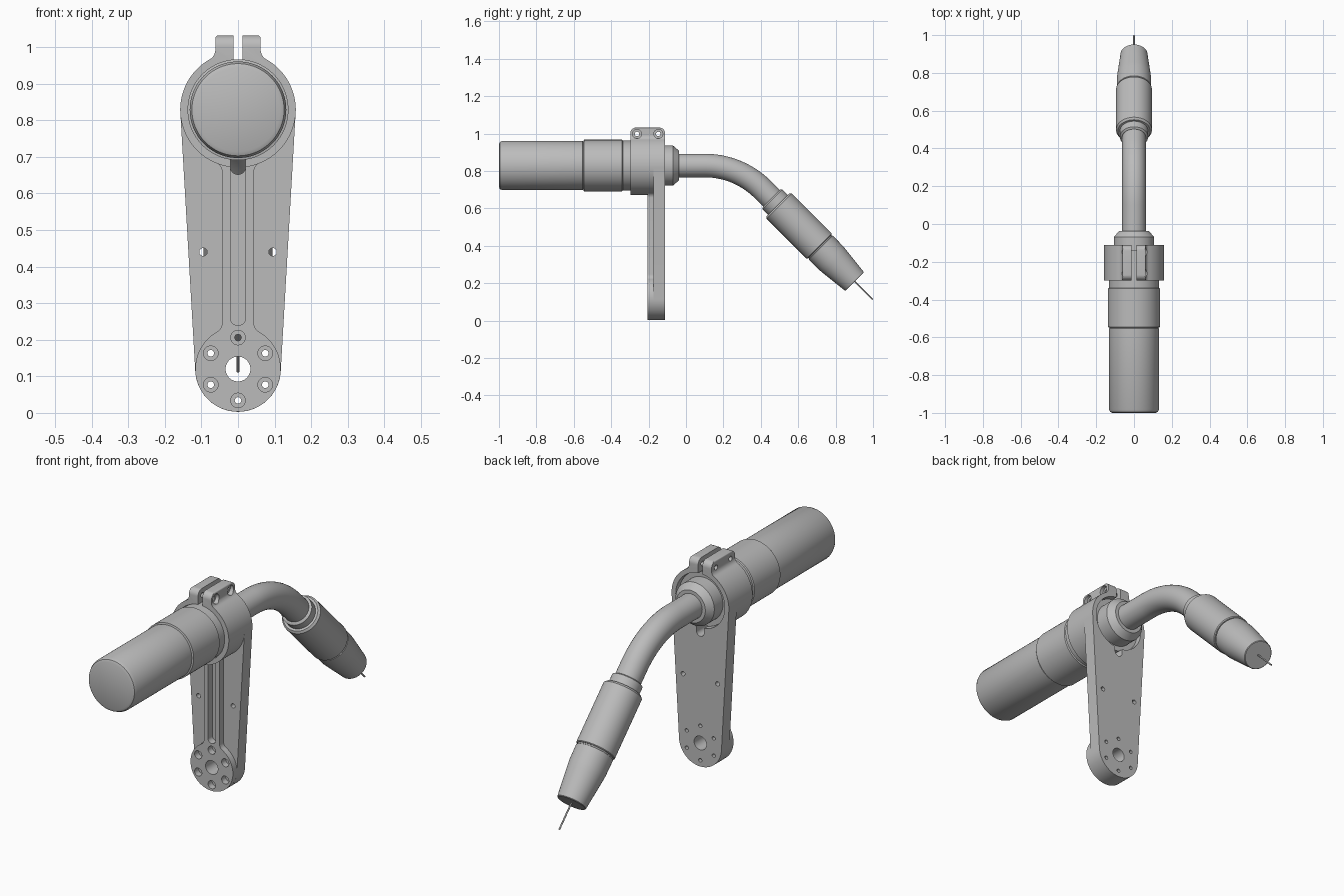
import bpy, bmesh, math
from mathutils import Vector

if "Cube" in bpy.data.objects:
    bpy.data.objects.remove(bpy.data.objects["Cube"])

CZ = 0.829            # height of the torch axis
FRONT, BACK = -0.298, -0.112   # depth of the clamp

grey = bpy.data.materials.new("plain_grey")
grey.diffuse_color = (0.5, 0.5, 0.5, 1)
grey.use_nodes = True
grey.node_tree.nodes["Principled BSDF"].inputs["Base Color"].default_value = grey.diffuse_color


def finish(name, bm):
    bmesh.ops.recalc_face_normals(bm, faces=bm.faces)
    mesh = bpy.data.meshes.new(name)
    bm.to_mesh(mesh)
    bm.free()
    mesh.materials.append(grey)
    ob = bpy.data.objects.new(name, mesh)
    bpy.context.collection.objects.link(ob)
    return ob


def activate(ob):
    bpy.ops.object.select_all(action='DESELECT')
    ob.select_set(True)
    bpy.context.view_layer.objects.active = ob


def smooth(ob):
    activate(ob)
    bpy.ops.object.shade_smooth_by_angle(angle=math.radians(30))


def prism(name, pts, a, b, axis='Y'):
    """Extrude an outline: (x, z) along y, or (y, z) along x."""
    bm = bmesh.new()
    place = (lambda p, d: (p[0], d, p[1])) if axis == 'Y' else (lambda p, d: (d, p[0], p[1]))
    ends = [[bm.verts.new(place(p, d)) for p in pts] for d in (a, b)]
    bm.faces.new(ends[0])
    bm.faces.new(ends[1])
    n = len(pts)
    for i in range(n):
        j = (i + 1) % n
        bm.faces.new((ends[0][i], ends[0][j], ends[1][j], ends[1][i]))
    return finish(name, bm)


def lathe(name, profile, origin, direction, n=64):
    """Turn a profile of (radius, distance) about an axis."""
    bm = bmesh.new()
    rings = [[bm.verts.new((r * math.cos(2 * math.pi * i / n), r * math.sin(2 * math.pi * i / n), s))
              for i in range(n)] for r, s in profile]
    bm.faces.new(rings[0])
    bm.faces.new(rings[-1])
    for lo, hi in zip(rings, rings[1:]):
        for i in range(n):
            j = (i + 1) % n
            bm.faces.new((lo[i], lo[j], hi[j], hi[i]))
    ob = finish(name, bm)
    ob.location = origin
    ob.rotation_euler = Vector(direction).to_track_quat('Z', 'Y').to_euler()
    smooth(ob)
    return ob


def combine(ob, other, operation):
    mod = ob.modifiers.new(operation, 'BOOLEAN')
    mod.operation, mod.object, mod.solver = operation, other, 'EXACT'
    other.hide_render = True
    activate(ob)
    bpy.ops.object.modifier_apply(modifier=mod.name)
    bpy.data.objects.remove(other)


def arc(cx, cz, r, a0, a1, n):
    return [(cx + r * math.cos(a0 + (a1 - a0) * i / n), cz + r * math.sin(a0 + (a1 - a0) * i / n))
            for i in range(n + 1)]


def circle(cx, cz, r, n=32):
    return arc(cx, cz, r, 0, 2 * math.pi, n)[:-1]


def lobe(radius, w, f):
    """Right half of a disc that runs through a fillet into a stem going up."""
    h = math.sqrt((radius + f) ** 2 - (w + f) ** 2)
    a = math.atan2(h, w + f)
    return (arc(0, 0, radius, -math.pi / 2, a, 48)
            + arc(w + f, h, f, a + math.pi, math.pi, 8)[1:])


def mirrored(half):
    return half + [(-x, z) for x, z in reversed(half) if x > 1e-5]


# ---- bracket: tapered plate ----
tilt = math.asin((0.158 - 0.117) / (CZ - 0.12))
plate = (arc(0, 0.12, 0.117, -math.pi / 2, -tilt, 24)
         + arc(0, CZ, 0.1578, -tilt, math.pi / 2, 32))
bracket = prism("bracket", mirrored(plate), -0.175, BACK)

# raised hub and rib on the front of the plate
rib = [(x, z + 0.12) for x, z in lobe(0.1168, 0.043, 0.03)]
rib += [(x, CZ - z) for x, z in reversed(lobe(0.157, 0.043, 0.03))]
combine(bracket, prism("rib", mirrored(rib), -0.207, -0.14), 'UNION')

# split clamp with two lugs
clamp = [(x, z + CZ) for x, z in lobe(0.158, 0.062, 0.03)]
clamp += arc(0.054, 1.024, 0.008, 0, math.pi / 2, 4)
combine(bracket, prism("clamp", mirrored(clamp), FRONT, BACK), 'UNION')


def cut(pts, a, b, axis='Y'):
    combine(bracket, prism("cutter", pts, a, b, axis), 'DIFFERENCE')


# bore, clamp split, key slot and rib groove
cut(circle(0, CZ, 0.135, 96), -0.4, 0)
cut([(-0.012, 0.9), (0.012, 0.9), (0.012, 1.1), (-0.012, 1.1)], -0.4, 0)
cut(arc(0, 0.673, 0.021, -math.pi, 0, 16) + [(0.021, 0.75), (-0.021, 0.75)], -0.4, 0)
cut(arc(0, 0.26, 0.021, -math.pi, 0, 16) + [(0.021, 0.68), (-0.021, 0.68)], -0.25, -0.172)

# hub centre hole and ring of counterbored bolt holes
cut(circle(0, 0.12, 0.034, 48), -0.4, 0)
for i in range(6):
    t = math.pi / 2 + i * math.pi / 3
    x, z = 0.086 * math.cos(t), 0.12 + 0.086 * math.sin(t)
    cut(circle(x, z, 0.02, 24), -0.3, -0.175)
    cut(circle(x, z, 0.009, 16), -0.3, 0)
# pin holes in the plate
for side in (-1, 1):
    cut(circle(side * 0.095, 0.44, 0.011, 20), -0.3, 0)
# lug screw holes and rounded lug corners
for y in (-0.262, -0.148):
    cut(circle(y, 0.998, 0.012, 20), -0.2, 0.2, 'X')
    cut(circle(y, 0.998, 0.024, 24), 0.045, 0.2, 'X')
for edge, d in ((FRONT, 1), (BACK, -1)):
    curve = [(edge + d * (0.03 - 0.03 * math.sin(t)), 1.002 + 0.03 * math.cos(t))
             for t in [math.pi / 2 * i / 8 for i in range(9)]]
    cut(curve + [(edge - d * 0.02, 1.002), (edge - d * 0.02, 1.06), (edge + d * 0.03, 1.06)],
        -0.2, 0.2, 'X')
smooth(bracket)

# ---- torch body, along +y ----
lathe("torch_body", [
    (0.115, 0), (0.126, 0.005), (0.132, 0.018), (0.132, 0.447), (0.129, 0.449), (0.129, 0.452),
    (0.138, 0.454), (0.138, 0.658), (0.133, 0.662), (0.133, 0.862),
    (0.107, 0.862), (0.107, 0.93), (0.08, 0.962)], (0, -1, CZ), (0, 1, 0), 96)

# ---- curved neck ----
bend = 0.44
path = [(-0.06, CZ)]
path += arc(0.10, CZ - bend, bend, math.pi / 2, math.pi / 4, 24)
path.append((0.494, 0.618))
curve = bpy.data.curves.new("neck", 'CURVE')
curve.dimensions = '3D'
curve.bevel_depth, curve.bevel_resolution, curve.use_fill_caps = 0.063, 14, True
spline = curve.splines.new('POLY')
spline.points.add(len(path) - 1)
for p, (y, z) in zip(spline.points, path):
    p.co = (0, y, z, 1)
curve.materials.append(grey)
neck = bpy.data.objects.new("neck", curve)
bpy.context.collection.objects.link(neck)
activate(neck)
bpy.ops.object.convert(target='MESH')
smooth(bpy.context.object)

# ---- torch head, pointing down at 45 degrees ----
start, aim = (0, 0.494, 0.6165), (0, 1, -1)
lathe("neck_collar", [(0.066, -0.052), (0.075, -0.046), (0.075, 0.01)], start, aim)
lathe("head_sleeve", [(0.086, -0.004), (0.095, 0.006), (0.095, 0.308), (0.091, 0.312)], start, aim)
lathe("nozzle", [(0.087, 0.305), (0.087, 0.318), (0.091, 0.32), (0.09, 0.40), (0.087, 0.43),
                 (0.071, 0.574), (0.068, 0.577)], start, aim)
lathe("wire", [(0.004, 0.57), (0.004, 0.712)], start, aim, 12)
